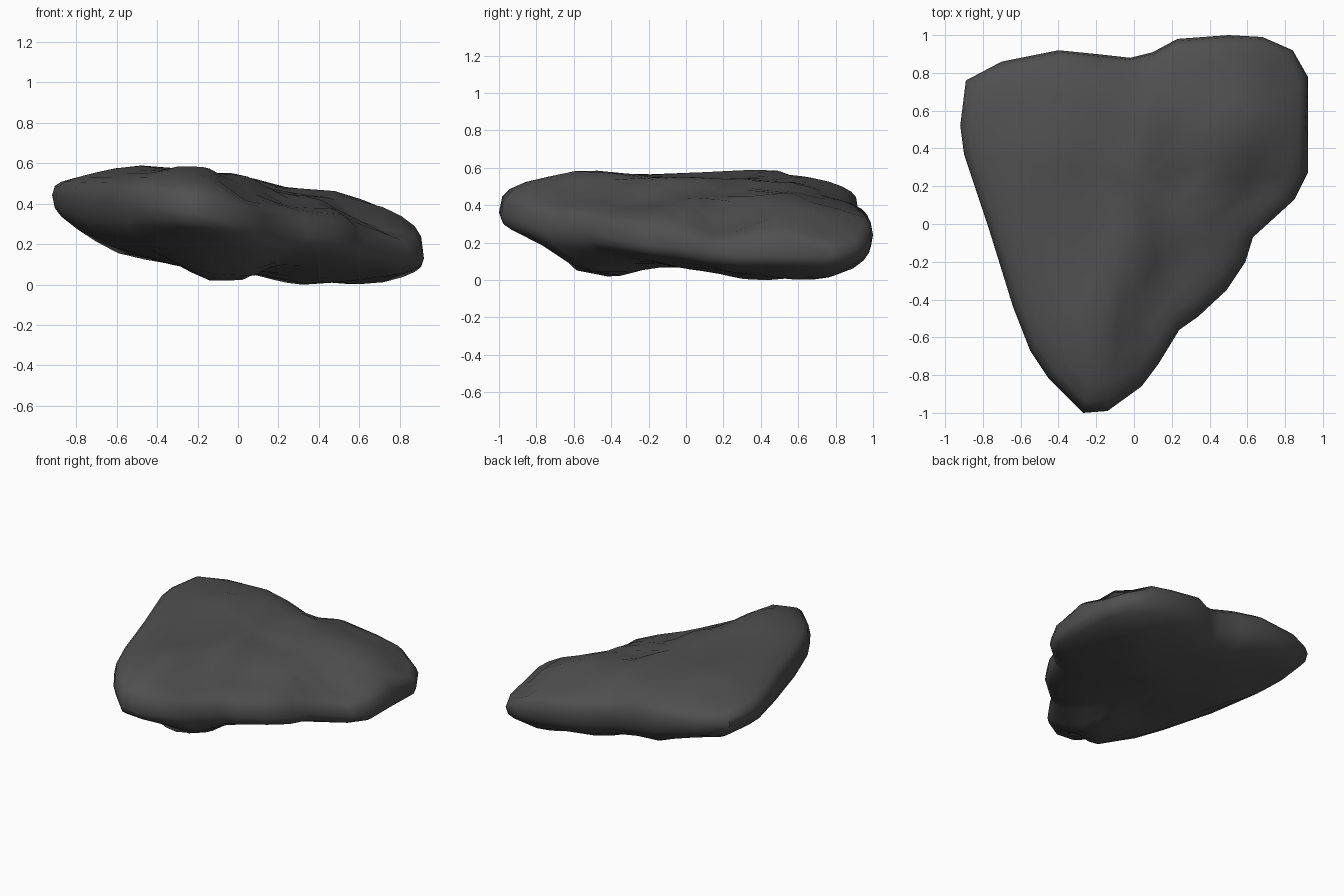
import bpy, bmesh

if "Cube" in bpy.data.objects:
    bpy.data.objects.remove(bpy.data.objects["Cube"])

# Plan outline of the boulder, counter-clockwise from the front tip
OUTLINE = [(-.27, -1), (-.14, -.99), (.04, -.86), (.13, -.74), (.24, -.56), (.34, -.49),
           (.49, -.35), (.59, -.2), (.63, -.07), (.85, .13), (.92, .27), (.92, .5),
           (.92, .78), (.84, .92), (.68, .99), (.5, 1), (.23, .98), (.1, .91), (-.02, .88),
           (-.2, .9), (-.4, .92), (-.7, .86), (-.89, .76), (-.92, .52), (-.9, .37),
           (-.77, -.02), (-.64, -.44), (-.55, -.67), (-.45, -.82)]
CX, CY = 0.0, 0.2

# A few sampled heights that shape the top and the underside
TOP = [(-.7, .6, .6), (-.5, .4, .63), (-.5, 0, .62), (-.25, -.56, .645), (-.3, -.85, .63),
       (-.1, -.1, .585), (0, .6, .565), (-.3, .65, .6), (.1, -.6, .48), (.32, -.25, .44),
       (.3, .15, .48), (.4, .5, .51), (.65, .55, .48), (.87, .5, .45), (.5, .85, .45),
       (.75, .15, .31), (.15, .8, .5), (-.5, -.4, .62), (.87, .82, .3), (-.1, .25, .575)]
BOTTOM = [(-.7, .6, .23), (-.5, .2, .13), (-.45, -.4, .12), (-.1, -.48, .015), (-.2, -.85, .2),
          (.15, -.1, .1), (-.1, -.1, .11), (0, .15, .09), (.4, .42, .02), (.72, .72, -.02),
          (.85, .4, .01), (.5, .1, .05), (-.2, .6, .12), (.2, .8, .05), (.3, -.35, .1),
          (.02, -.42, .02)]


def rim(x, y):
    """Tilted mid-plane of the slab, a little higher at the front and back tips."""
    return .315 - .17 * x + .03 * max(0, -y) + .2 * max(0, y - .8)


def blend(samples, x, y):
    """Inverse-distance blend of sampled heights."""
    ws = [1 / ((x - a) ** 2 + (y - b) ** 2 + .008) ** 2 for a, b, _ in samples]
    return sum(w * s[2] for w, s in zip(ws, samples)) / sum(ws)


def height(samples, power, r, x, y):
    f = (1 - r ** power) ** (1 / power)
    return rim(x, y) + (blend(samples, x, y) - rim(x, y)) * f


def ring(bm, r, samples, power):
    verts = []
    for ox, oy in OUTLINE:
        x, y = CX + (ox - CX) * r, CY + (oy - CY) * r
        verts.append(bm.verts.new((x, y, height(samples, power, r, x, y))))
    return verts


# Boulder: concentric rings over the top, round the rim and under the base
bm = bmesh.new()
SCALES = [.18, .36, .52, .66, .78, .88, .95, .985]
loops = [ring(bm, r, TOP, 3.1) for r in SCALES] + [ring(bm, 1, TOP, 3.1)]
loops += [ring(bm, r, BOTTOM, 2.4) for r in reversed(SCALES)]
n = len(OUTLINE)
for a, b in zip(loops, loops[1:]):
    for i in range(n):
        j = (i + 1) % n
        bm.faces.new((a[i], b[i], b[j], a[j]))
for loop, samples in ((loops[0], TOP), (loops[-1], BOTTOM)):
    c = bm.verts.new((CX, CY, blend(samples, CX, CY)))
    for i in range(n):
        bm.faces.new((loop[i], loop[(i + 1) % n], c))
bmesh.ops.recalc_face_normals(bm, faces=bm.faces)

# Rest the lowest point on the ground
low = min(v.co.z for v in bm.verts)
bmesh.ops.translate(bm, verts=bm.verts, vec=(0, 0, -low))

mesh = bpy.data.meshes.new("boulder")
bm.to_mesh(mesh)
bm.free()
rock = bpy.data.objects.new("boulder", mesh)
bpy.context.collection.objects.link(rock)

mat = bpy.data.materials.new("dark grey stone")
mat.diffuse_color = (.08, .08, .08, 1)
mat.use_nodes = True
mat.node_tree.nodes["Principled BSDF"].inputs["Base Color"].default_value = mat.diffuse_color
mesh.materials.append(mat)

bpy.context.view_layer.objects.active = rock
rock.select_set(True)
bpy.ops.object.shade_smooth_by_angle(angle=.9)
